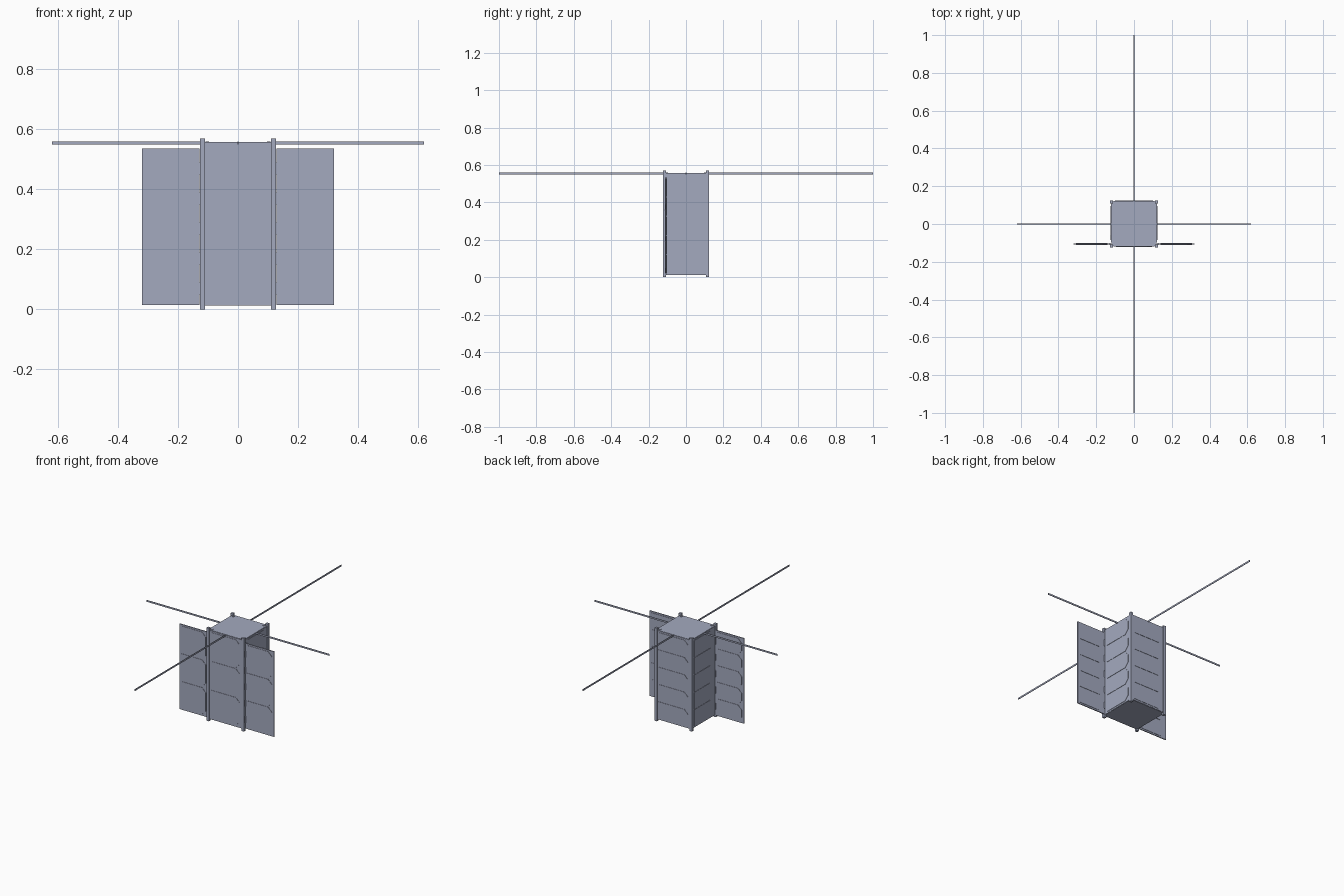
import bpy
import bmesh
from math import pi
from mathutils import Matrix, Vector

if "Cube" in bpy.data.objects:
    bpy.data.objects.remove(bpy.data.objects["Cube"], do_unlink=True)

grey = bpy.data.materials.new("blue_grey_metal")
grey.use_nodes = True
colour = (0.37, 0.40, 0.52, 1)
grey.diffuse_color = colour
grey.node_tree.nodes["Principled BSDF"].inputs["Base Color"].default_value = colour


def finish(bm, name):
    bmesh.ops.recalc_face_normals(bm, faces=bm.faces)
    mesh = bpy.data.meshes.new(name)
    bm.to_mesh(mesh)
    bm.free()
    mesh.materials.append(grey)
    obj = bpy.data.objects.new(name, mesh)
    bpy.context.collection.objects.link(obj)
    return obj


def box(name, low, high):
    low, high = Vector(low), Vector(high)
    bm = bmesh.new()
    place = Matrix.Translation((low + high) / 2) @ Matrix.Diagonal((*(high - low), 1))
    bmesh.ops.create_cube(bm, size=1, matrix=place)
    return finish(bm, name)


def cells(name, centre, angle, width, bottom, top, count, thick=0.002):
    """Column of clipped-corner solar cells; angle 0 faces the front."""
    bm = bmesh.new()
    pitch = (top - bottom) / count
    w, clip, gap = width / 2, 0.025, 0.003
    for i in range(count):
        z0, z1 = bottom + i * pitch + gap, bottom + (i + 1) * pitch - gap
        outline = [(-w, z0), (w - clip, z0), (w, z0 + clip),
                   (w, z1 - clip), (w - clip, z1), (-w, z1)]
        face = bm.faces.new([bm.verts.new((x, 0, z)) for x, z in outline])
        solid = bmesh.ops.extrude_face_region(bm, geom=[face])
        verts = [v for v in solid["geom"] if isinstance(v, bmesh.types.BMVert)]
        bmesh.ops.translate(bm, verts=verts, vec=(0, -thick, 0))
    place = Matrix.Translation((*centre, 0)) @ Matrix.Rotation(angle, 4, "Z")
    bmesh.ops.transform(bm, matrix=place, verts=bm.verts)
    return finish(bm, name)


# Body and its four corner rails
box("body", (-0.12, -0.117, 0.012), (0.12, 0.12, 0.558))
for sx, side in ((-1, "right"), (1, "left")):
    for sy, end in ((-1, "front"), (1, "back")):
        x, y = sx * 0.118, sy * 0.116
        box(f"{end}_{side}_rail", (x - 0.008, y - 0.008, 0), (x + 0.008, y + 0.008, 0.57))
        # Small bracket inside the top of each rail
        x, y = sx * 0.103, sy * 0.103
        box(f"{end}_{side}_bracket", (x - 0.006, y - 0.006, 0.54), (x + 0.006, y + 0.006, 0.5605))

# Skin panels and solar cells on the body
box("front_skin", (-0.108, -0.120, 0.014), (0.108, -0.116, 0.556))
box("back_skin", (-0.108, 0.119, 0.014), (0.108, 0.122, 0.556))
cells("front_cells", (0, -0.120), 0, 0.19, 0.02, 0.55, 3)
cells("back_cells", (0, 0.122), pi, 0.20, 0.02, 0.55, 5)
for s, side in ((-1, "right"), (1, "left")):
    inner, outer = sorted((s * 0.119, s * 0.122))
    box(f"{side}_skin", (inner, -0.096, 0.014), (outer, 0.107, 0.556))
    cells(f"{side}_cells", (s * 0.122, 0.006), s * pi / 2, 0.18, 0.02, 0.55, 5)

    # Unfolded wing panel with cells on both faces
    inner, outer = sorted((s * 0.128, s * 0.32))
    box(f"{side}_wing", (inner, -0.109, 0.014), (outer, -0.103, 0.536))
    cells(f"{side}_wing_front_cells", (s * 0.224, -0.109), 0, 0.165, 0.02, 0.53, 3)
    cells(f"{side}_wing_back_cells", (s * 0.224, -0.103), pi, 0.165, 0.02, 0.53, 5)

    # Hinge knuckles between rail and wing
    for i in range(5):
        z = 0.05 + i * 0.1
        bm = bmesh.new()
        bmesh.ops.create_cone(bm, cap_ends=True, segments=12, radius1=0.005, radius2=0.005,
                              depth=0.04, matrix=Matrix.Translation((s * 0.127, -0.106, z + 0.02)))
        finish(bm, f"{side}_hinge_{i + 1}")

    # Tape antennas: short pair sideways, long pair fore and aft
    inner, outer = sorted((s * 0.118, s * 0.62))
    box(f"{side}_antenna", (inner, -0.0015, 0.55), (outer, 0.0015, 0.56))
    inner, outer = sorted((s * 0.118, s))
    box("back_antenna" if s > 0 else "front_antenna",
        (-0.0015, inner, 0.55), (0.0015, outer, 0.56))
